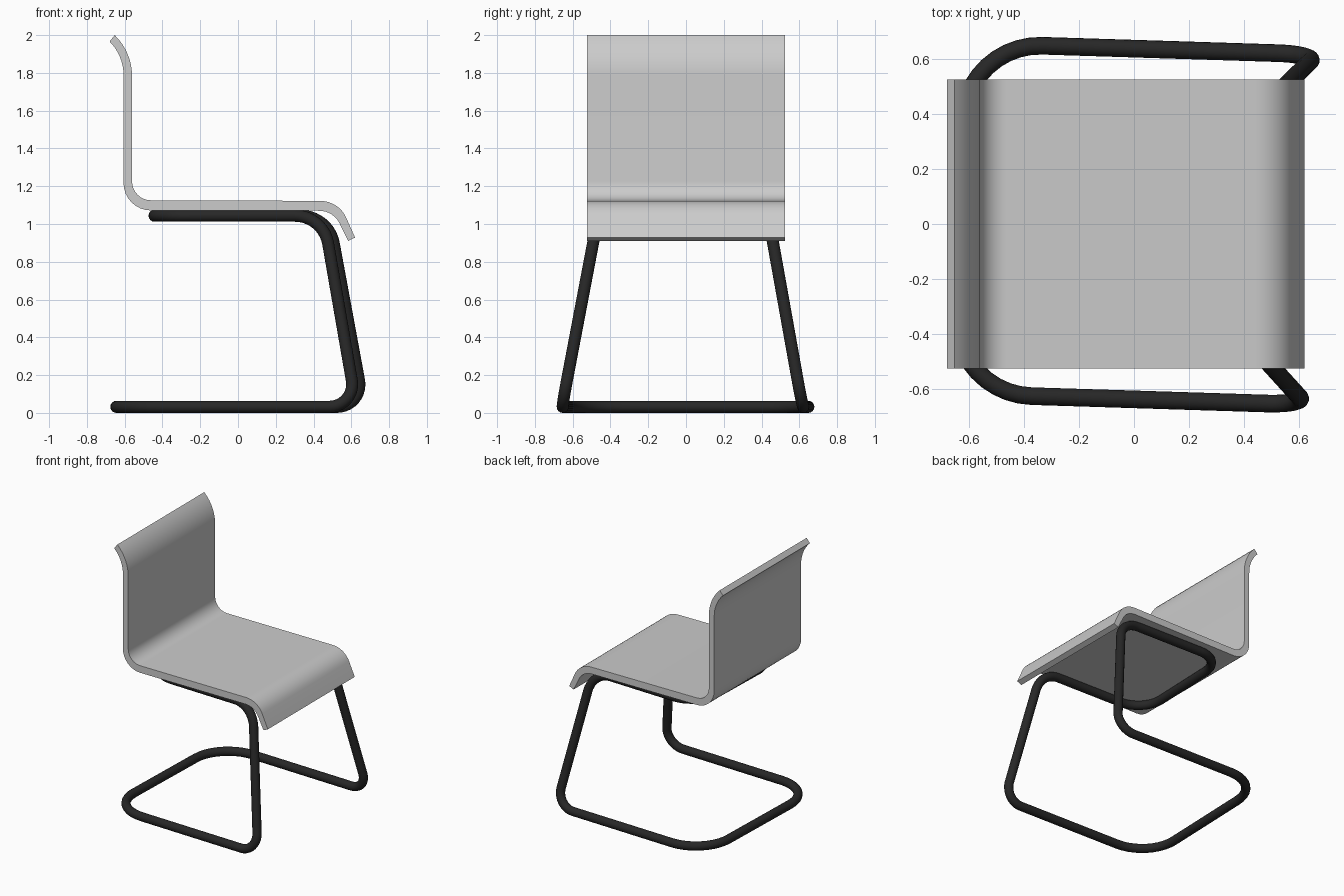
import bpy, bmesh, math
from mathutils import Vector

if "Cube" in bpy.data.objects:
    bpy.data.objects.remove(bpy.data.objects["Cube"])


def rounded(points, steps):
    """Closed loop of (position, radius) corners, each rounded with an arc."""
    out, n = [], len(points)
    for i, (p, r) in enumerate(points):
        p = Vector(p)
        if r == 0:
            out.append(p)
            continue
        a = (Vector(points[i - 1][0]) - p).normalized()
        b = (Vector(points[(i + 1) % n][0]) - p).normalized()
        half = a.angle(b) / 2
        centre = p + (a + b).normalized() * (r / math.sin(half))
        t = r / math.tan(half)
        u, v = p + a * t - centre, p + b * t - centre
        sweep = math.pi - 2 * half
        for k in range(steps + 1):
            f = k / steps
            out.append(centre + (u * math.sin((1 - f) * sweep)
                                 + v * math.sin(f * sweep)) / math.sin(sweep))
    return out


# Seat shell: bent sheet profile in x-z, extruded across y
profile = [
    ((-0.653, 0, 2.0), 0), ((-0.561, 0, 1.908), 0.30),
    ((-0.561, 0, 1.126), 0.10), ((0.533, 0, 1.122), 0.15),
    ((0.620, 0, 0.928), 0), ((0.583, 0, 0.911), 0),
    ((0.505, 0, 1.070), 0.12), ((-0.606, 0, 1.072), 0.145),
    ((-0.606, 0, 1.890), 0.25), ((-0.680, 0, 1.966), 0),
]
bm = bmesh.new()
half_width = 0.525
face = bm.faces.new([bm.verts.new(p - Vector((0, half_width, 0)))
                     for p in rounded(profile, 8)])
new = bmesh.ops.extrude_face_region(bm, geom=[face])["geom"]
bmesh.ops.translate(bm, vec=(0, 2 * half_width, 0),
                    verts=[v for v in new if isinstance(v, bmesh.types.BMVert)])
bmesh.ops.recalc_face_normals(bm, faces=bm.faces)
mesh = bpy.data.meshes.new("seat_shell")
bm.to_mesh(mesh)
bm.free()
seat = bpy.data.objects.new("seat_shell", mesh)
bpy.context.collection.objects.link(seat)
bpy.context.view_layer.objects.active = seat
seat.select_set(True)
bpy.ops.object.shade_smooth_by_angle(angle=math.radians(30))
seat.select_set(False)

# Cantilever frame: one closed bent tube, mirrored corner list
side = [
    ((-0.434, 0.45, 1.044), 0.20),   # under-seat rear corner
    ((0.466, 0.45, 1.044), 0.18),    # leg top
    ((0.647, 0.637, 0.032), 0.12),   # foot bend
    ((-0.633, 0.637, 0.032), 0.28),  # floor rear corner
]
loop = side + [((x, -y, z), r) for (x, y, z), r in reversed(side)]
path = rounded(loop, 10)
curve = bpy.data.curves.new("tube_frame", "CURVE")
curve.dimensions = "3D"
curve.bevel_depth = 0.032
curve.bevel_resolution = 6
spline = curve.splines.new("POLY")
spline.points.add(len(path) - 1)
for pt, p in zip(spline.points, path):
    pt.co = (*p, 1)
spline.use_cyclic_u = True
spline.use_smooth = True
frame = bpy.data.objects.new("tube_frame", curve)
frame.rotation_euler.z = math.radians(-1.8)
bpy.context.collection.objects.link(frame)

black = bpy.data.materials.new("black_metal")
black.diffuse_color = (0.02, 0.02, 0.02, 1)
black.use_nodes = True
black.node_tree.nodes["Principled BSDF"].inputs["Base Color"].default_value = black.diffuse_color
curve.materials.append(black)
